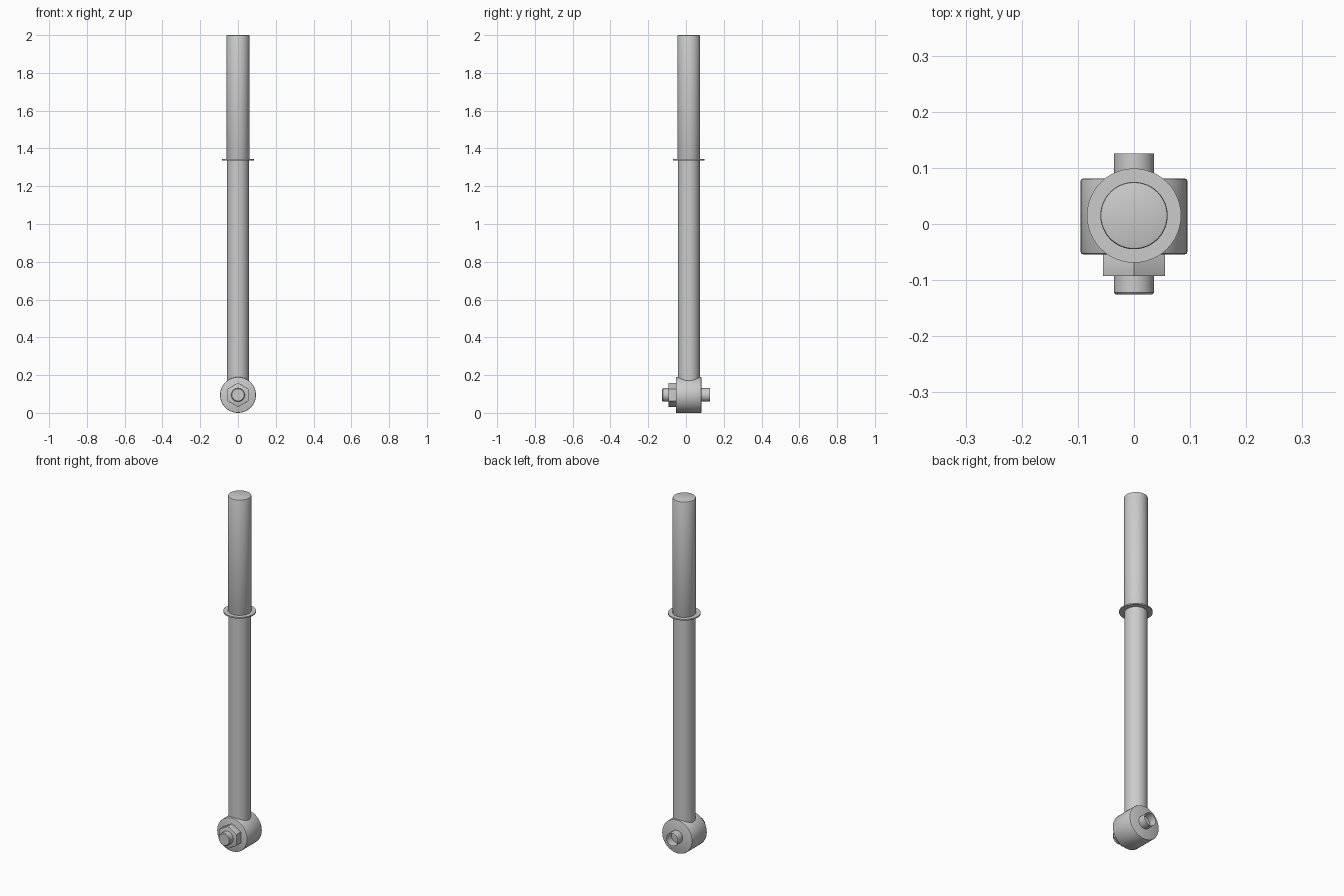
import bpy, bmesh, math
from mathutils import Matrix, Vector

if "Cube" in bpy.data.objects:
    bpy.data.objects.remove(bpy.data.objects["Cube"])

AXIS_Y = 0.015   # depth position of the rod and eye
EYE_Z = 0.095    # height of the eye centre


def lathe(name, profile, origin, along_y=False, sides=48, phase=0.0, cap_start=True, cap_end=True):
    """Sweep (radius, height) points round an axis through origin."""
    bm = bmesh.new()
    rot = Matrix.Rotation(-math.pi / 2, 3, 'X') if along_y else Matrix.Identity(3)
    rings = []
    for r, h in profile:
        ring = []
        for i in range(sides):
            a = phase + 2 * math.pi * i / sides
            p = Vector((r * math.cos(a), r * math.sin(a), h))
            ring.append(bm.verts.new(rot @ p + Vector(origin)))
        rings.append(ring)
    for lo, hi in zip(rings, rings[1:]):
        for i in range(sides):
            j = (i + 1) % sides
            bm.faces.new((lo[i], lo[j], hi[j], hi[i]))
    if cap_start:
        bm.faces.new(rings[0][::-1])
    if cap_end:
        bm.faces.new(rings[-1])
    mesh = bpy.data.meshes.new(name)
    bm.to_mesh(mesh)
    bm.free()
    obj = bpy.data.objects.new(name, mesh)
    bpy.context.collection.objects.link(obj)
    bpy.context.view_layer.objects.active = obj
    obj.select_set(True)
    bpy.ops.object.shade_smooth_by_angle(angle=math.radians(30))
    obj.select_set(False)
    return obj


def rounded(radius, start, end, b):
    """Cylinder profile with small chamfers on both rims."""
    return [(radius - b, start), (radius - b * 0.3, start + b * 0.3), (radius, start + b),
            (radius, end - b), (radius - b * 0.3, end - b * 0.3), (radius - b, end)]


# Shaft: lower body and slightly wider upper rod
lathe("lower_shaft", [(0.058, 0.12), (0.058, 1.34)], (0, AXIS_Y, 0))
lathe("upper_shaft", rounded(0.06, 1.335, 2.0, 0.004), (0, AXIS_Y, 0))

# Thin stop collar
lathe("collar", [(0.084, 1.337), (0.084, 1.344)], (0, AXIS_Y, 0))

# Mounting eye lying front to back
lathe("mounting_eye", rounded(0.095, -0.054, 0.081, 0.004), (0, 0, EYE_Z), along_y=True)

# Hexagonal nut, point upward
lathe("hex_nut", rounded(0.064, -0.093, -0.05, 0.002), (0, 0, EYE_Z),
      along_y=True, sides=6, phase=math.pi / 6)

# Bolt: closed, chamfered front end and open back end
lathe("bolt", [(0.032, -0.126), (0.036, -0.122), (0.036, 0.126)],
      (0, 0, EYE_Z), along_y=True, cap_end=False)
